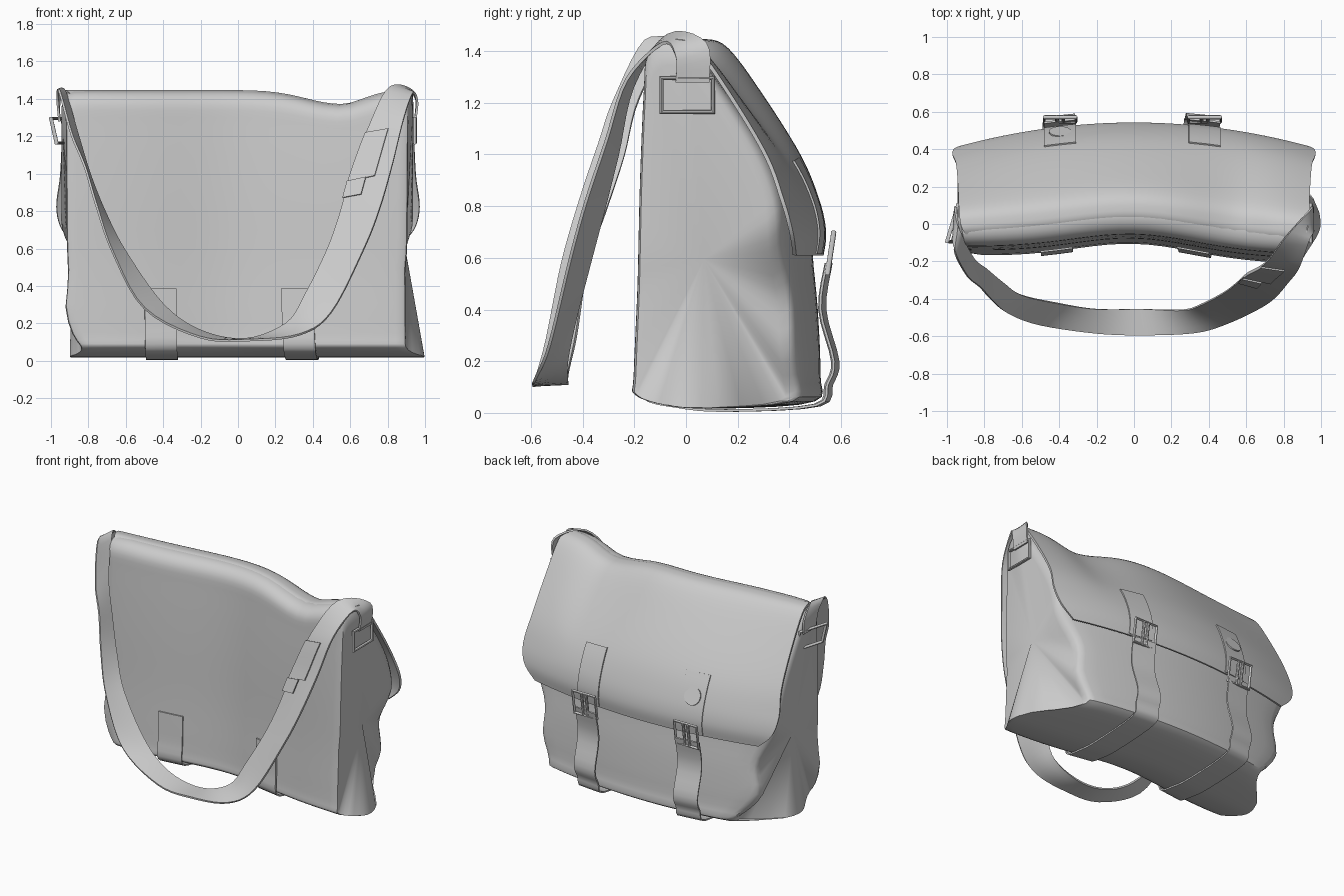
import bpy, bmesh
from math import exp, radians
from mathutils import Vector

cube = bpy.data.objects.get("Cube")
if cube:
    bpy.data.objects.remove(cube)

grey = bpy.data.materials.new("plain_grey")
grey.use_nodes = True
grey.diffuse_color = (0.6, 0.6, 0.6, 1)
grey.node_tree.nodes["Principled BSDF"].inputs["Base Color"].default_value = (0.6, 0.6, 0.6, 1)

parts = []


def add(name, data):
    """Link one part and give it the material."""
    data.materials.append(grey)
    obj = bpy.data.objects.new(name, data)
    bpy.context.collection.objects.link(obj)
    parts.append(obj)
    return obj


def spline(points, steps, closed=False):
    """Smooth curve that passes through every point."""
    pts = [Vector(p) for p in points]
    n = len(pts)
    pick = (lambda i: pts[i % n]) if closed else (lambda i: pts[max(0, min(n - 1, i))])
    out = []
    for i in range(n if closed else n - 1):
        p, q, r, s = (pick(i + k) for k in (-1, 0, 1, 2))
        for j in range(steps):
            t = j / steps
            out.append(0.5 * (2 * q + (r - p) * t + (2 * p - 5 * q + 4 * r - s) * t * t
                              + (3 * q - p - 3 * r + s) * t ** 3))
    return out if closed else out + [pts[-1]]


def loft(name, rows, closed=False, thick=0):
    """Skin a list of rows; closed rows become a capped solid."""
    bm = bmesh.new()
    grid = [[bm.verts.new(p) for p in row] for row in rows]
    n = len(grid[0])
    for a, b in zip(grid, grid[1:]):
        for j in range(n if closed else n - 1):
            k = (j + 1) % n
            bm.faces.new((a[j], a[k], b[k], b[j]))
    if closed:
        caps = [bm.faces.new(grid[0]), bm.faces.new(grid[-1])]
        bmesh.ops.poke(bm, faces=caps)
    bmesh.ops.recalc_face_normals(bm, faces=bm.faces)
    mesh = bpy.data.meshes.new(name)
    bm.to_mesh(mesh)
    bm.free()
    obj = add(name, mesh)
    if thick:
        mod = obj.modifiers.new("thickness", "SOLIDIFY")
        mod.thickness, mod.offset = thick, 0
    return obj


def wire(name, paths, radius):
    """Metal fitting made of round bars; each path is (points, cyclic)."""
    curve = bpy.data.curves.new(name, "CURVE")
    curve.dimensions = "3D"
    curve.bevel_depth, curve.bevel_resolution = radius, 2
    curve.use_fill_caps = True
    for points, cyclic in paths:
        line = curve.splines.new("POLY")
        line.points.add(len(points) - 1)
        for point, co in zip(line.points, points):
            point.co = (*co, 1)
        line.use_cyclic_u = cyclic
    return add(name, curve)


def rectangle(centre, u, v):
    """Corners of a rectangle spanned by half axes u and v."""
    c, u, v = Vector(centre), Vector(u), Vector(v)
    return [c + u + v, c - u + v, c - u - v, c + u - v]


def ramp(value):
    """Soft step from 0 to 1."""
    t = max(0, min(1, value))
    return t * t * (3 - 2 * t)


def warp(x, y, z):
    """Bow the front and back differently and let the top edge sag on one side."""
    front = 0.085 * (1 - exp(-(x / 0.45) ** 2)) + 0.025 * x
    back = 0.145 * x * x
    f = max(0, min(1, (y + 0.1) / 0.6))
    spread = 0.26 if x < 0.55 else 0.17
    sag = 0.07 * exp(-((x - 0.55) / spread) ** 2) * max(0, (z - 0.8) / 0.6)
    return Vector((x, y - front * (1 - f) - back * f, z - sag))


def half_width(side, y, z):
    """Bag half width: pinched corner on the left, soft bulge on the right, rounded pouch."""
    if side > 0:
        width = 0.935 + 0.065 * max(0, 1 - z / 0.5)
    else:
        width = 0.945 + 0.045 * exp(-((z - 0.27) / 0.15) ** 2) - 0.05 * ramp(1 - z / 0.15)
    front = (0.04 + 0.07 * ramp(1 - z / 0.7)) * ramp((0.12 - y) / 0.3)
    pouch = 0.15 * ramp((y - 0.15) / 0.4) * ramp((0.8 - z) / 0.4)
    corner = 0.1 * ramp((y - 0.25) / 0.3) * ramp((0.3 - z) / 0.25)
    return width - front - pouch - corner


# Bag body: side profile carried along the width, drawn in at the ends
profile = spline([(-0.095, 0.07), (-0.1, 0.15), (-0.085, 0.5), (-0.075, 0.9), (-0.06, 1.25),
                  (-0.045, 1.39), (0.03, 1.442), (0.13, 1.405), (0.29, 1.205), (0.43, 0.98),
                  (0.49, 0.8), (0.49, 0.62), (0.51, 0.4), (0.52, 0.15), (0.5, 0.045),
                  (0.2, 0.018), (0.03, 0.03)], 4, closed=True)
ends = [(1.0, 0.86), (0.996, 0.94), (0.98, 0.98), (0.94, 0.995)]
stations = [(-t, s) for t, s in ends] + [(i / 12, 1) for i in range(-10, 11)] + ends[::-1]
rows = []
for t, shrink in stations:
    row = []
    for p in profile:
        y = 0.1 + (p.x - 0.1) * shrink
        z = 0.05 + (p.y - 0.05) * (0.5 + shrink / 2)
        row.append(warp(t * half_width(t, p.x, p.y), y, z))
    rows.append(row)
loft("bag_body", rows, closed=True)

# Flap: half width, depth and height down its length
flap_line = spline([(0.9, 0.02, 1.425), (0.925, 0.07, 1.44), (0.935, 0.16, 1.405),
                    (0.94, 0.3, 1.215), (0.95, 0.44, 0.99), (0.97, 0.51, 0.82),
                    (0.94, 0.535, 0.7), (0.85, 0.525, 0.61)], 5)
columns = [i / 20 for i in range(-20, 21)]
loft("flap", [[warp(s * p.x, p.y, p.z) for s in columns] for p in flap_line], thick=0.015)

# Two closing straps, each with a flap tab and a buckle
under = spline([(-0.1, 0.385), (-0.108, 0.2), (-0.11, 0.065), (0.02, 0.024), (0.2, 0.009),
                (0.53, 0.03), (0.575, 0.11), (0.6, 0.2), (0.55, 0.4), (0.575, 0.58)], 4)
tab = [p for p in flap_line if 0.6 < p.z < 1.02]
half = 0.085
for side, front_x, back_x in (("right", -0.415, -0.395), ("left", 0.315, 0.378)):
    rows = []
    for i, p in enumerate(under):
        x = front_x + (back_x - front_x) * i / (len(under) - 1)
        rows.append([warp(x + d, p.x, p.y) for d in (-half, 0, half)])
    loft(side + "_closing_strap", rows, thick=0.01)
    rows = [[warp(back_x + d, p.y + 0.01, p.z + 0.006) for d in (-half, 0, half)] for p in tab]
    loft(side + "_flap_tab", rows, thick=0.008)
    c = Vector((back_x, 0.56, 0.62))
    up, out = Vector((0, 0.012, 0.08)), Vector((0.085, 0, 0))
    bars = [(rectangle(c, out, up), True)]
    bars += [([c + d * out - up, c + d * out + up], False) for d in (-0.2, 0.2)]
    wire(side + "_buckle", bars, 0.01)

# Flat stud on one flap tab
bm = bmesh.new()
bmesh.ops.create_cone(bm, cap_ends=True, segments=20, radius1=0.06, radius2=0.06, depth=0.008)
mesh = bpy.data.meshes.new("tab_stud")
bm.to_mesh(mesh)
bm.free()
stud = add("tab_stud", mesh)
stud.location = (-0.395, 0.493, 0.86)
stud.rotation_euler = (radians(-65), 0, 0)

# Shoulder strap: outer and inner edge, hanging in front of the bag
outer = spline([(-0.955, -0.04, 1.28), (-0.965, -0.06, 1.4), (-0.955, -0.16, 1.44),
                (-0.89, -0.28, 1.21), (-0.82, -0.34, 1.04), (-0.757, -0.41, 0.83),
                (-0.67, -0.48, 0.58), (-0.5, -0.54, 0.28), (-0.2, -0.585, 0.125),
                (0.06, -0.595, 0.11), (0.33, -0.58, 0.14), (0.5, -0.53, 0.26),
                (0.67, -0.45, 0.59), (0.757, -0.39, 0.81), (0.826, -0.31, 1.05),
                (0.885, -0.23, 1.29), (0.935, -0.09, 1.43), (0.958, -0.04, 1.38),
                (0.947, -0.04, 1.28)], 5)
inner = spline([(-0.955, 0.09, 1.28), (-0.955, 0.08, 1.38), (-0.93, -0.04, 1.45),
                (-0.86, -0.18, 1.22), (-0.79, -0.24, 0.99), (-0.705, -0.31, 0.78),
                (-0.6, -0.38, 0.58), (-0.4, -0.425, 0.3), (-0.2, -0.455, 0.16),
                (0.04, -0.455, 0.115), (0.26, -0.46, 0.2), (0.36, -0.43, 0.356),
                (0.475, -0.37, 0.59), (0.543, -0.32, 0.78), (0.605, -0.265, 1.0),
                (0.705, -0.205, 1.265), (0.81, -0.07, 1.462), (0.945, 0.08, 1.43),
                (0.947, 0.09, 1.28)], 5)
edges = list(zip(outer, inner))
loft("shoulder_strap", [[a.lerp(b, k / 4) for k in range(5)] for a, b in edges], thick=0.012)

# Strap overlap with a narrow keeper band around its lower end
lift = Vector((-0.35, -0.85, 0.4)) * 0.012
loft("strap_overlap", [[a.lerp(b, 0.35) + lift, b + lift] for a, b in edges[69:75]], thick=0.008)
loft("strap_keeper", [[a.lerp(b, f) + lift * 1.7 for f in (0.55, 1.0)] for a, b in edges[67:70]],
     thick=0.008)

# Square rings at both ends
for side, x, twist, lean in (("right", -0.955, 0.03, -0.015), ("left", 0.945, 0.0, 0.0)):
    corners = rectangle((x, 0.005, 1.23), (twist, 0.1, 0), (lean, 0, 0.066))
    wire(side + "_ring", [(corners, True)], 0.011)

# Turn everything into final meshes and smooth them, keeping edges sharp
bpy.ops.object.select_all(action="DESELECT")
for obj in parts:
    obj.select_set(True)
bpy.context.view_layer.objects.active = parts[0]
bpy.ops.object.convert(target="MESH")
bpy.ops.object.shade_smooth_by_angle(angle=radians(40))
